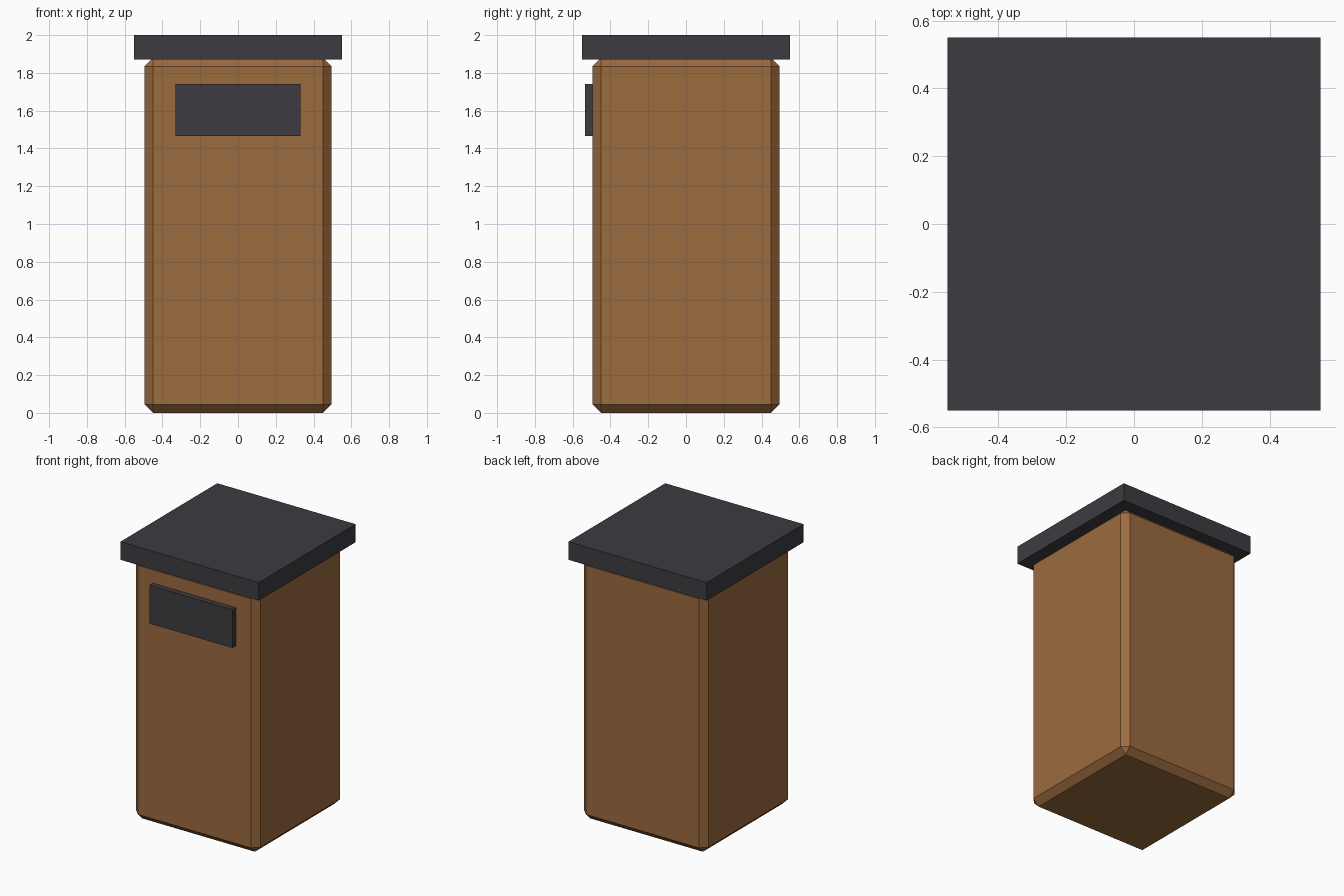
import bpy
import bmesh

cube = bpy.data.objects.get("Cube")
if cube:
    bpy.data.objects.remove(cube, do_unlink=True)


def material(name, rgb):
    mat = bpy.data.materials.new(name)
    mat.use_nodes = True
    color = (*rgb, 1.0)
    mat.diffuse_color = color
    mat.node_tree.nodes["Principled BSDF"].inputs["Base Color"].default_value = color
    return mat


def box(name, low, high, mat, chamfer=0.0):
    """Flat-shaded box between two corners, with optional chamfered edges."""
    bm = bmesh.new()
    bmesh.ops.create_cube(bm, size=1.0)
    for v in bm.verts:
        v.co = [a + (c + 0.5) * (b - a) for c, a, b in zip(v.co, low, high)]
    if chamfer:
        bmesh.ops.bevel(bm, geom=bm.edges[:], offset=chamfer, segments=1,
                        affect='EDGES', profile=0.5)
    mesh = bpy.data.meshes.new(name)
    bm.to_mesh(mesh)
    bm.free()
    mesh.materials.append(mat)
    obj = bpy.data.objects.new(name, mesh)
    bpy.context.collection.objects.link(obj)
    return obj


brown = material("warm_brown", (0.33, 0.145, 0.049))
charcoal = material("charcoal", (0.047, 0.044, 0.053))

# Chamfered bin body, its top tucked slightly into the lid
box("body", (-0.495, -0.495, 0), (0.495, 0.495, 1.88), brown, chamfer=0.045)

# Overhanging square lid
box("lid", (-0.55, -0.55, 1.87), (0.55, 0.55, 2.0), charcoal)

# Raised flap on the front
box("front_flap", (-0.33, -0.535, 1.465), (0.33, -0.48, 1.74), charcoal)
